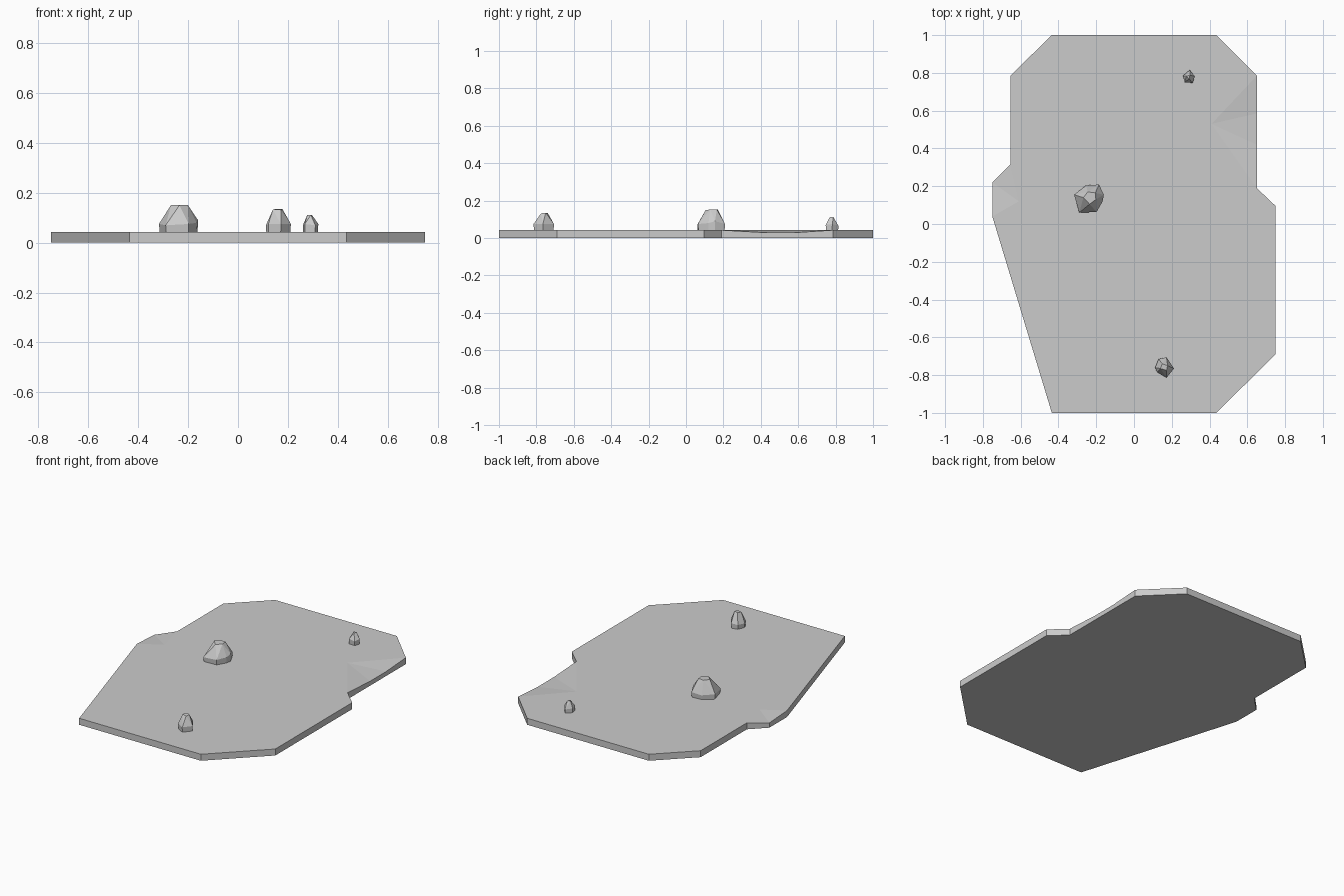
import bpy, bmesh
from mathutils import Vector

if "Cube" in bpy.data.objects:
    bpy.data.objects.remove(bpy.data.objects["Cube"])

TOP = 0.042

grey = bpy.data.materials.new("stone grey")
grey.diffuse_color = (0.6, 0.6, 0.6, 1)
grey.use_nodes = True
grey.node_tree.nodes["Principled BSDF"].inputs["Base Color"].default_value = grey.diffuse_color


def add_object(name, bm):
    bmesh.ops.recalc_face_normals(bm, faces=bm.faces[:])
    mesh = bpy.data.meshes.new(name)
    bm.to_mesh(mesh)
    bm.free()
    mesh.materials.append(grey)
    obj = bpy.data.objects.new(name, mesh)
    bpy.context.collection.objects.link(obj)
    return obj


# Ground slab: rim outline (x, y, top height), counter-clockwise
rim = [(-0.435, -1, TOP), (0.435, -1, TOP), (0.75, -0.69, TOP), (0.75, 0.095, TOP),
       (0.65, 0.19, TOP), (0.65, 0.42, 0.029), (0.65, 0.585, 0.029), (0.65, 0.785, TOP),
       (0.435, 1, TOP), (-0.435, 1, TOP), (-0.655, 0.785, TOP), (-0.655, 0.315, TOP),
       (-0.75, 0.22, 0.031), (-0.75, 0.04, TOP)]
bm = bmesh.new()
upper = [bm.verts.new(p) for p in rim]
lower = [bm.verts.new((x, y, 0)) for x, y, z in rim]
dip_r = bm.verts.new((0.41, 0.53, TOP))
dip_l = bm.verts.new((-0.61, 0.12, TOP))
n = len(rim)
for i in range(n):
    j = (i + 1) % n
    bm.faces.new((lower[i], lower[j], upper[j], upper[i]))
bm.faces.new(lower[::-1])
# worn dips in the rim
for i in (4, 5, 6):
    bm.faces.new((upper[i], upper[i + 1], dip_r))
for i in (11, 12):
    bm.faces.new((upper[i], upper[i + 1], dip_l))
# level top
bm.faces.new(upper[:5] + [dip_r] + upper[7:12] + [dip_l, upper[13]])
add_object("ground_slab", bm)


# Rocks: convex lump from a belly outline, a tucked-in foot and a few crown points
def rock(name, belly, crown, foot=0.96):
    bm = bmesh.new()
    c = sum((Vector(p[:2]) for p in belly), Vector((0, 0))) / len(belly)
    for x, y, z in belly:
        bm.verts.new((x, y, z))
        f = c + (Vector((x, y)) - c) * foot
        bm.verts.new((f.x, f.y, TOP - 0.004))
    for p in crown:
        bm.verts.new(p)
    res = bmesh.ops.convex_hull(bm, input=bm.verts[:])
    bmesh.ops.delete(bm, geom=[v for v in bm.verts if not v.link_faces], context='VERTS')
    bmesh.ops.dissolve_limit(bm, angle_limit=0.1, verts=bm.verts[:], edges=bm.edges[:])
    add_object(name, bm)


rock("large_rock",
     [(-0.317, 0.155, 0.075), (-0.254, 0.204, 0.07), (-0.185, 0.209, 0.075),
      (-0.16, 0.155, 0.09), (-0.166, 0.12, 0.08), (-0.198, 0.064, 0.075),
      (-0.29, 0.06, 0.07)],
     [(-0.268, 0.14, 0.152), (-0.245, 0.17, 0.152), (-0.205, 0.165, 0.152),
      (-0.202, 0.13, 0.152), (-0.235, 0.105, 0.15)])
rock("medium_rock",
     [(0.112, -0.76, 0.07), (0.13, -0.715, 0.07), (0.172, -0.706, 0.075),
      (0.212, -0.765, 0.075), (0.172, -0.815, 0.075), (0.122, -0.785, 0.075)],
     [(0.14, -0.765, 0.133), (0.15, -0.74, 0.135), (0.178, -0.75, 0.135),
      (0.172, -0.775, 0.132)])
rock("small_rock",
     [(0.26, 0.785, 0.07), (0.295, 0.815, 0.065), (0.322, 0.782, 0.075),
      (0.31, 0.747, 0.07), (0.268, 0.75, 0.075)],
     [(0.278, 0.782, 0.112), (0.296, 0.788, 0.112), (0.292, 0.768, 0.111)])
